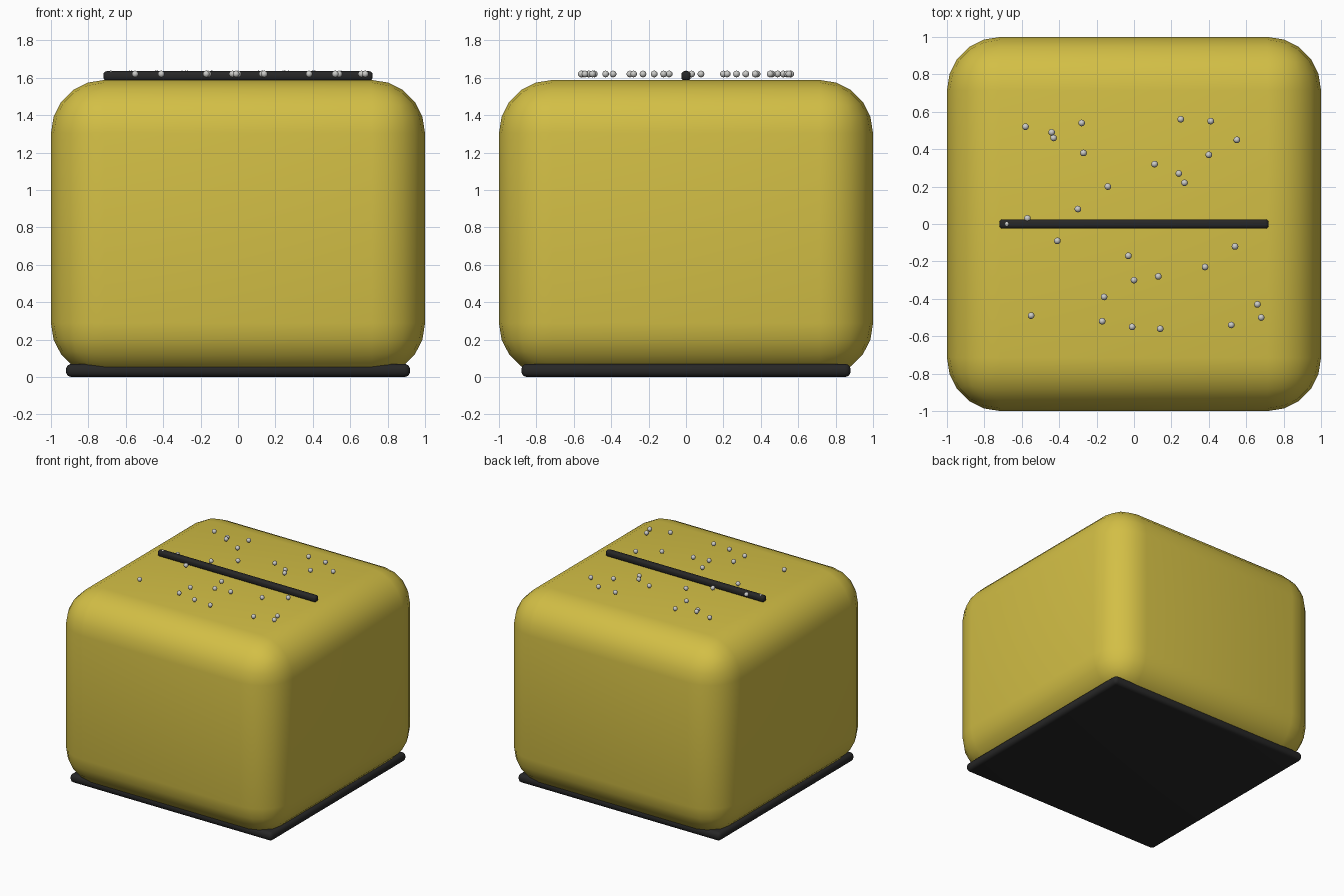
import bpy
import bmesh
from math import radians

default = bpy.data.objects.get("Cube")
if default:
    bpy.data.objects.remove(default, do_unlink=True)


def material(name, color, roughness=0.5):
    mat = bpy.data.materials.new(name)
    mat.use_nodes = True
    mat.diffuse_color = (*color, 1)
    shader = mat.node_tree.nodes["Principled BSDF"]
    shader.inputs["Base Color"].default_value = (*color, 1)
    shader.inputs["Roughness"].default_value = roughness
    return mat


yellow = material("mustard yellow", (0.65, 0.52, 0.06))
black = material("soft black", (0.02, 0.02, 0.02))
silver = material("pale grey", (0.6, 0.6, 0.58), 0.3)


def rounded_box(name, size, bottom, radius, segments, mat):
    """Box centred in x and y, resting on the given height, with round edges."""
    bpy.ops.mesh.primitive_cube_add(size=1, location=(0, 0, bottom + size[2] / 2))
    obj = bpy.context.object
    obj.name = name
    obj.scale = size
    bpy.ops.object.transform_apply(location=False, rotation=False, scale=True)
    bevel = obj.modifiers.new("Round edges", "BEVEL")
    bevel.width = radius
    bevel.segments = segments
    bpy.ops.object.modifier_apply(modifier=bevel.name)
    obj.data.materials.append(mat)
    bpy.ops.object.shade_smooth_by_angle(angle=radians(40))
    return obj


# Body, base plate and the dark strip across the top
rounded_box("body", (2, 2, 1.585), 0.003, 0.285, 5, yellow)
rounded_box("base_plate", (1.84, 1.76, 0.07), 0, 0.03, 4, black)
rounded_box("top_slot", (1.44, 0.05, 0.05), 1.585, 0.018, 3, black)

# Scattered beads on the top, as x, y in hundredths
bead_spots = [
    (-58, 52), (-44, 49), (-43, 46), (-28, 54), (-27, 38), (-14, 20),
    (-30, 8), (-57, 3), (-68, 0), (25, 56), (41, 55), (55, 45),
    (40, 37), (11, 32), (24, 27), (27, 22), (-41, -9), (-3, -17),
    (0, -30), (13, -28), (38, -23), (54, -12), (-16, -39), (-55, -49),
    (-17, -52), (-1, -55), (14, -56), (52, -54), (68, -50), (66, -43),
]
bead_mesh = bpy.data.meshes.new("bead")
bm = bmesh.new()
bmesh.ops.create_uvsphere(bm, u_segments=12, v_segments=8, radius=0.018)
for face in bm.faces:
    face.smooth = True
bm.to_mesh(bead_mesh)
bm.free()
bead_mesh.materials.append(silver)

for number, (x, y) in enumerate(bead_spots, 1):
    bead = bpy.data.objects.new(f"bead_{number}", bead_mesh)
    bead.location = (x / 100, y / 100, 1.62)
    bpy.context.collection.objects.link(bead)
